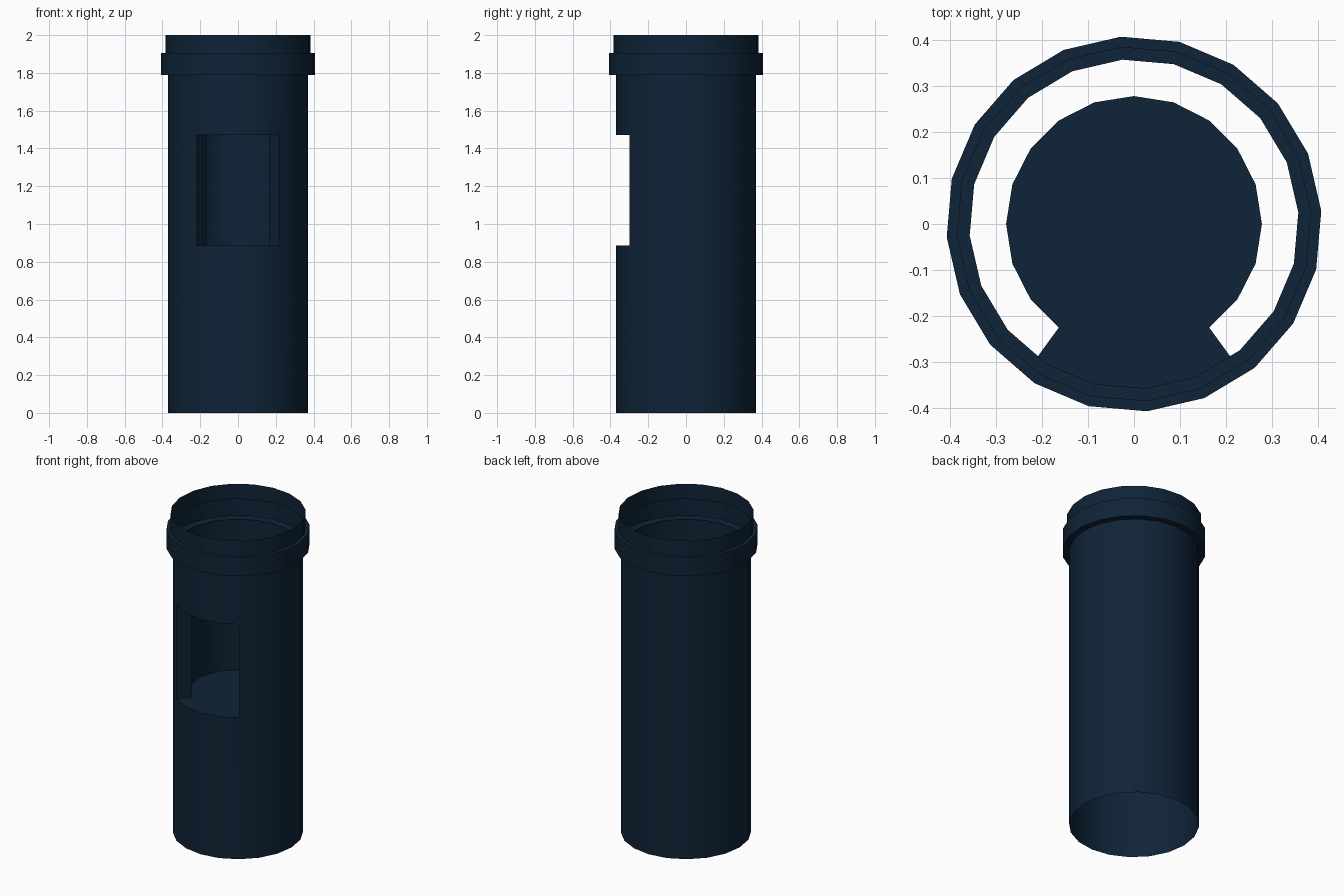
import bpy, bmesh, math

if "Cube" in bpy.data.objects:
    bpy.data.objects.remove(bpy.data.objects["Cube"])

N = 20                       # sides of every round part
OPEN = range(13, 17)         # the four front sides cut out for the window
Z_LOW, Z_HIGH = 0.885, 1.47  # window bottom and top
R_BODY, R_ROOM = 0.37, 0.278

navy = bpy.data.materials.new("dark navy")
navy.diffuse_color = (0.0046, 0.017, 0.038, 1)
navy.use_nodes = True
navy.node_tree.nodes["Principled BSDF"].inputs["Base Color"].default_value = navy.diffuse_color


def ring(bm, r, z, turn=0.0):
    step = 2 * math.pi / N
    return [bm.verts.new((r * math.cos(i * step + turn), r * math.sin(i * step + turn), z))
            for i in range(N)]


def bridge(bm, a, b, sides=range(N), flip=False):
    """Quads between two rings, on the chosen sides only."""
    for i in sides:
        j = (i + 1) % N
        quad = [a[i], a[j], b[j], b[i]]
        bm.faces.new(quad[::-1] if flip else quad)


def finish(bm, name):
    loose = [v for v in bm.verts if not v.link_faces]
    bmesh.ops.delete(bm, geom=loose, context='VERTS')
    me = bpy.data.meshes.new(name)
    bm.to_mesh(me)
    bm.free()
    me.materials.append(navy)
    ob = bpy.data.objects.new(name, me)
    bpy.context.collection.objects.link(ob)
    bpy.ops.object.select_all(action='DESELECT')
    ob.select_set(True)
    bpy.context.view_layer.objects.active = ob
    bpy.ops.object.shade_smooth_by_angle(angle=math.radians(30))


# outer tube, open at the bottom, with the window left out
bm = bmesh.new()
levels = [ring(bm, R_BODY, z) for z in (0, Z_LOW, Z_HIGH, 1.79)]
bridge(bm, levels[0], levels[1])
bridge(bm, levels[1], levels[2], [i for i in range(N) if i not in OPEN])
bridge(bm, levels[2], levels[3])
finish(bm, "tube_body")

# stepped collar and rim, slightly turned against the body
bm = bmesh.new()
profile = [(0.358, 1.79), (0.408, 1.79), (0.408, 1.905), (0.385, 1.905), (0.385, 2.0)]
loops = [ring(bm, r, z, math.radians(4)) for r, z in profile]
for a, b in zip(loops, loops[1:]):
    bridge(bm, a, b)
finish(bm, "top_collar")

# recess behind the window: curved back, side jambs, sill and lintel
bm = bmesh.new()
in_lo, in_hi = ring(bm, R_ROOM, Z_LOW), ring(bm, R_ROOM, Z_HIGH)
out_lo, out_hi = ring(bm, R_BODY, Z_LOW), ring(bm, R_BODY, Z_HIGH)
bridge(bm, in_lo, in_hi, [i for i in range(N) if i not in OPEN], flip=True)
bridge(bm, in_lo, out_lo, OPEN, flip=True)
bridge(bm, in_hi, out_hi, OPEN)
a, b = OPEN[0], OPEN[-1] + 1
bm.faces.new((in_lo[a], out_lo[a], out_hi[a], in_hi[a]))
bm.faces.new((in_lo[b], in_hi[b], out_hi[b], out_lo[b]))
finish(bm, "window_recess")

# round floor and ceiling of the recess
for name, z, flip in (("recess_floor", Z_LOW, False), ("recess_ceiling", Z_HIGH, True)):
    bm = bmesh.new()
    disc = ring(bm, R_ROOM, z)
    bm.faces.new(disc[::-1] if flip else disc)
    finish(bm, name)
